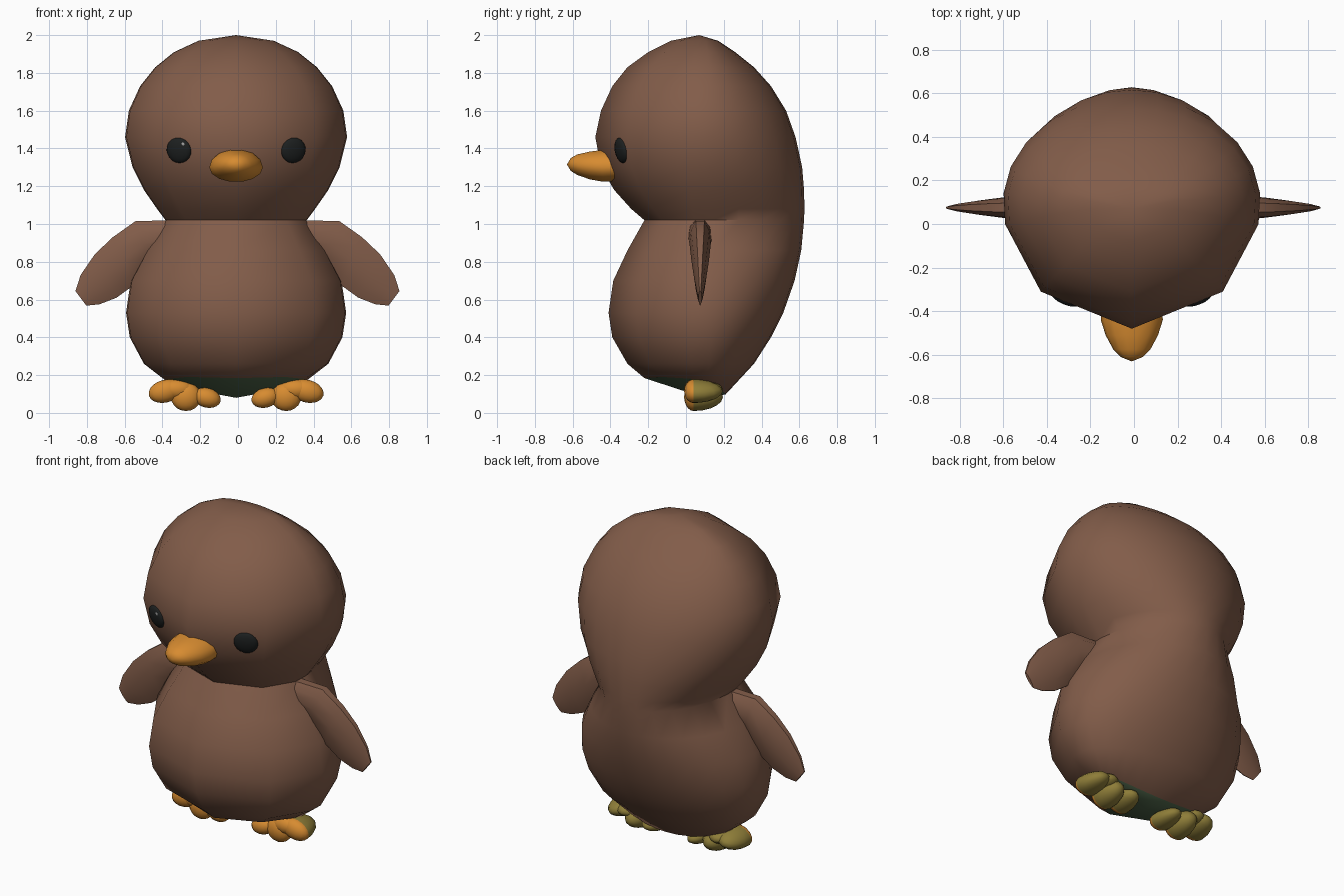
import bpy, bmesh, math
from mathutils import Vector, Matrix

if "Cube" in bpy.data.objects:
    bpy.data.objects.remove(bpy.data.objects["Cube"])

CX = -0.01  # symmetry plane of the bird


def material(name, rgb):
    m = bpy.data.materials.new(name)
    m.diffuse_color = (*rgb, 1)
    m.use_nodes = True
    m.node_tree.nodes["Principled BSDF"].inputs["Base Color"].default_value = m.diffuse_color
    return m


brown = material("brown plumage", (0.223, 0.108, 0.067))
orange = material("orange", (0.68, 0.26, 0.03))
olive = material("olive", (0.27, 0.205, 0.04))
green = material("dark green", (0.08, 0.135, 0.07))
black = material("eye black", (0.012, 0.014, 0.014))
glint = material("eye glint", (0.35, 0.35, 0.35))


def finish(name, bm, mats, angle=60):
    bmesh.ops.recalc_face_normals(bm, faces=bm.faces)
    me = bpy.data.meshes.new(name)
    bm.to_mesh(me)
    bm.free()
    for m in mats:
        me.materials.append(m)
    ob = bpy.data.objects.new(name, me)
    bpy.context.collection.objects.link(ob)
    bpy.ops.object.select_all(action='DESELECT')
    ob.select_set(True)
    bpy.context.view_layer.objects.active = ob
    bpy.ops.object.shade_smooth_by_angle(angle=math.radians(angle))
    return ob


def loft(rings, start=None, end=None):
    """Skin closed rings; close each end with a fan to a point or an n-gon."""
    bm = bmesh.new()
    vs = [[bm.verts.new(p) for p in r] for r in rings]
    n = len(vs[0])
    start_faces = []
    for a, b in zip(vs, vs[1:]):
        for i in range(n):
            j = (i + 1) % n
            bm.faces.new((a[i], a[j], b[j], b[i]))
    for ring, tip, store in ((vs[0], start, start_faces), (vs[-1], end, [])):
        if tip is None:
            store.append(bm.faces.new(ring))
        else:
            t = bm.verts.new(tip)
            for i in range(n):
                store.append(bm.faces.new((ring[i], ring[(i + 1) % n], t)))
    return bm, start_faces


# Body and head: z, half width, front y, back y
YC = 0.1
profile = [
    (0.12, 0.37, -0.22, 0.21), (0.26, 0.49, -0.31, 0.36), (0.40, 0.565, -0.39, 0.45),
    (0.53, 0.585, -0.41, 0.515), (0.70, 0.56, -0.385, 0.575), (0.86, 0.475, -0.31, 0.61),
    (1.02, 0.375, -0.22, 0.625), (1.08, 0.42, -0.29, 0.627), (1.18, 0.49, -0.38, 0.625),
    (1.30, 0.55, -0.45, 0.615), (1.46, 0.59, -0.48, 0.58), (1.60, 0.57, -0.45, 0.53),
    (1.73, 0.51, -0.39, 0.45), (1.83, 0.43, -0.31, 0.36), (1.91, 0.33, -0.20, 0.26),
    (1.97, 0.20, -0.08, 0.17)]
half = [0, 45, 80, 95, 110, 125, 140, 155, 168]
angles = half + [180] + [360 - a for a in half[:0:-1]]
rings = []
for k, (z, w, f, b) in enumerate(profile):
    ring = []
    for a in angles:
        s, c = math.sin(math.radians(a)), math.cos(math.radians(a))
        y = YC - c * ((YC - f) if c > 0 else (b - YC))
        dz = 0.05 * s * s - 0.2 * (y - YC) if k == 0 else 0   # tilted underside
        ring.append((CX + w * s, y, z + dz))
    rings.append(ring)
bm, under = loft(rings, (CX, 0.1, 0.08), (CX, 0.07, 2.0))
for f in under:
    f.material_index = 1
finish("body", bm, [brown, green])

# Wings: flat tapered paddles, upper edge, lower edge, half thickness
wing = [
    ((0.34, 1.02), (0.36, 0.86), 0.064), ((0.54, 1.015), (0.46, 0.77), 0.056),
    ((0.66, 0.93), (0.55, 0.675), 0.046), ((0.755, 0.84), (0.64, 0.61), 0.034),
    ((0.83, 0.73), (0.73, 0.575), 0.02), ((0.858, 0.645), (0.80, 0.568), 0.009)]
for side, label in ((-1, "left"), (1, "right")):
    rings = []
    for top, bot, t in wing:
        top, bot = Vector(top), Vector(bot)
        ring = []
        for u, q in ((0, 0.4), (0.2, 0.85), (0.5, 1), (0.8, 0.7), (1, 0.1),
                     (1, -0.1), (0.8, -0.7), (0.5, -1), (0.2, -0.85), (0, -0.4)):
            p = top.lerp(bot, u)
            ring.append((side * p.x - 0.003, 0.075 + q * t, p.y))
        rings.append(ring)
    bm, _ = loft(rings)
    finish("wing_" + label, bm, [brown], 45)

# Beak: y, half width, centre z, height above, height below
beak = [(-0.36, 0.14, 1.30, 0.10, 0.075), (-0.44, 0.142, 1.30, 0.095, 0.078),
        (-0.51, 0.12, 1.305, 0.08, 0.07), (-0.575, 0.085, 1.31, 0.06, 0.052),
        (-0.61, 0.05, 1.315, 0.035, 0.035)]
rings = []
for y, w, z, up, down in beak:
    ring = []
    for i in range(14):
        a = math.tau * i / 14
        s = math.sin(a)
        ring.append((CX + w * math.cos(a), y, z + s * (up if s > 0 else down)))
    rings.append(ring)
bm, _ = loft(rings, None, (CX, -0.63, 1.315))
finish("beak", bm, [orange])


# Eyes with a small glint, lying on the slanted front facets
def disc(name, pos, side, rx, rz, thick, mat):
    bm = bmesh.new()
    turn = Matrix.Rotation(side * math.radians(22), 4, 'Z') @ Matrix.Rotation(math.radians(10), 4, 'X')
    bmesh.ops.create_uvsphere(bm, u_segments=16, v_segments=10, radius=1)
    bm.transform(Matrix.Translation(pos) @ turn @ Matrix.Diagonal((rx, thick, rz, 1)))
    finish(name, bm, [mat])


for side, label in ((-1, "left"), (1, "right")):
    disc("eye_" + label, (CX + side * 0.303, -0.342, 1.39), side, 0.07, 0.068, 0.026, black)
    disc("eye_glint_" + label, (CX + side * 0.303 + 0.02, -0.364 + side * 0.008, 1.42),
         side, 0.012, 0.012, 0.005, glint)

# Feet: scalloped toes, flat orange in front and olive domes behind
toes = [(0.375, 0.115, 0.09, 0.06, -15), (0.265, 0.085, 0.08, 0.075, 0),
        (0.155, 0.08, 0.075, 0.052, 15), (0.315, 0.125, 0.09, 0.053, 0)]
for side, label in ((-1, "left"), (1, "right")):
    bm = bmesh.new()
    for x, z, rx, rz, tilt in toes:
        made = bmesh.ops.create_uvsphere(bm, u_segments=16, v_segments=10, radius=1)["verts"]
        rot = Matrix.Rotation(math.radians(side * -tilt), 3, 'Y')
        for v in made:
            p = v.co.copy()
            depth = 0.05 if p.y < 0 else 0.155
            q = rot @ Vector((p.x * rx, 0, p.z * rz))
            v.co = (CX + side * x + q.x, 0.04 + p.y * depth, z + q.z)
    for f in bm.faces:
        f.material_index = 0 if f.calc_center_median().y < 0.045 else 1
    finish("foot_" + label, bm, [orange, olive])
